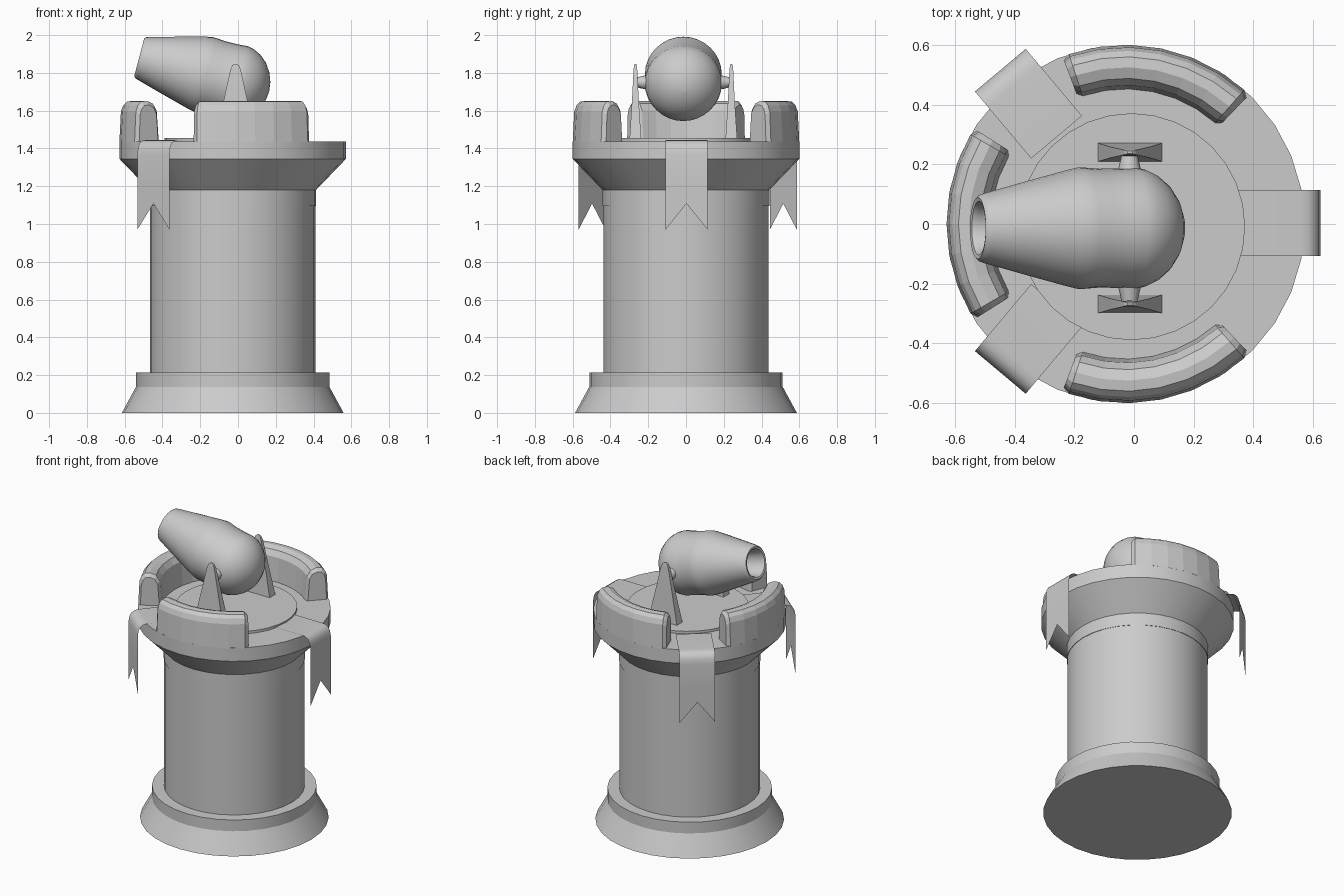
import bpy, bmesh, math
from mathutils import Matrix, Vector

if "Cube" in bpy.data.objects:
    bpy.data.objects.remove(bpy.data.objects["Cube"])

AX = -0.028          # tower axis x
GUN_Y = -0.014       # gun centre line y
TOP = 1.438          # platform height


def finish(name, bm, matrix=None, smooth=True, angle=28, fix=True):
    if fix:
        bmesh.ops.recalc_face_normals(bm, faces=bm.faces)
    if matrix:
        bm.transform(matrix)
    me = bpy.data.meshes.new(name)
    bm.to_mesh(me)
    bm.free()
    ob = bpy.data.objects.new(name, me)
    bpy.context.collection.objects.link(ob)
    if smooth:
        bpy.ops.object.select_all(action='DESELECT')
        ob.select_set(True)
        bpy.context.view_layer.objects.active = ob
        bpy.ops.object.shade_smooth_by_angle(angle=math.radians(angle))
    return ob


def loft(bm, rings, closed=True, caps=True):
    """Skin a list of point rings; closed joins the ends of every ring."""
    vs = [[bm.verts.new(p) for p in r] for r in rings]
    n = len(vs[0])
    for a, b in zip(vs, vs[1:]):
        for i in range(n if closed else n - 1):
            j = (i + 1) % n
            bm.faces.new((a[i], a[j], b[j], b[i]))
    if caps:
        bm.faces.new(vs[0][::-1])
        bm.faces.new(vs[-1])


def lathe(name, profile, matrix, n=32, angle=28):
    """Turn (radius, height) points around local z."""
    bm = bmesh.new()
    loft(bm, [[(r * math.cos(2 * math.pi * i / n), r * math.sin(2 * math.pi * i / n), z)
               for i in range(n)] for r, z in profile])
    return finish(name, bm, matrix, angle=angle)


axis = Matrix.Translation((AX, 0, 0))

# Tower: stepped base, shaft, flared capital, turntable disc
lathe("base", [(0.587, 0), (0.512, 0.138), (0.512, 0.215), (0.43, 0.215)], axis)
lathe("shaft", [(0.438, 0.2), (0.438, 1.1)], axis)
lathe("capital", [(0.441, 1.095), (0.441, 1.18), (0.6, 1.345), (0.6, TOP)], axis)
lathe("turntable", [(0.38, 1.42), (0.38, 1.455)], Matrix.Translation((-0.008, -0.009, 0)))

# Parapets: chamfered section swept along an arc, with tapered ends
SECTION = [(0.452, TOP - 0.005), (0.465, 1.6), (0.488, 1.637), (0.525, 1.652),
           (0.56, 1.648), (0.58, 1.628), (0.592, 1.595), (0.6, TOP - 0.005)]


def parapet(name, centre):
    steps = [(-32.2, 0.8), (-30, 1)] + [(-30 + 10 * i, 1) for i in range(1, 6)] + [(30, 1), (32.2, 0.8)]
    rings = []
    for deg, k in steps:
        a = math.radians(centre + deg)
        ring = []
        for r, z in SECTION:
            r = 0.526 + (r - 0.526) * k
            z = TOP + (z - TOP) * (0.5 + 0.5 * k)
            ring.append((r * math.cos(a), r * math.sin(a), z))
        rings.append(ring)
    bm = bmesh.new()
    loft(bm, rings)
    finish(name, bm, axis, smooth=False)


for name, deg in (("parapet_left", 180), ("parapet_back", 78.5), ("parapet_front", -78.5)):
    parapet(name, deg)

# Pennants: thin cloth strips folded over the rim, with a swallowtail end
FOLD = [(0.36, 1.444), (0.585, 1.444), (0.612, 1.441), (0.634, 1.428),
        (0.647, 1.405), (0.653, 1.37), (0.653, 1.2)]


def pennant(name, deg, shift):
    bm = bmesh.new()
    rows = [[(r, y, z) for y in (-0.111, 0, 0.111)] for r, z in FOLD]
    rows.append([(0.653, -0.111, 0.97), (0.653, 0, 1.108), (0.653, 0.111, 0.97)])
    loft(bm, rows, closed=False, caps=False)
    m = Matrix.Translation((AX, shift, 0)) @ Matrix.Rotation(math.radians(deg), 4, 'Z')
    finish(name, bm, m, angle=40)


pennant("pennant_right", 0, 0.003)
pennant("pennant_back", 130, 0.015)
pennant("pennant_front", -130, 0.003)

# Gun barrel: hollow turned shape, tilted up toward -x
direction = Vector((-0.967, 0, 0.256))
gun = Matrix.Translation((-0.03, GUN_Y, 1.752)) @ direction.to_track_quat('Z', 'Y').to_matrix().to_4x4()
lathe("gun_barrel", [(0.005, -0.201), (0.05, -0.195), (0.1, -0.176), (0.145, -0.145), (0.177, -0.107),
                     (0.197, -0.065), (0.204, -0.03), (0.2, 0.02), (0.199, 0.09), (0.203, 0.14),
                     (0.203, 0.165), (0.195, 0.2), (0.155, 0.35), (0.117, 0.488), (0.112, 0.502),
                     (0.103, 0.51), (0.09, 0.507), (0.082, 0.49), (0.078, 0.25)], gun, angle=40)

# Gun cradle: tapered blades and conical trunnions on both sides
for side, word in ((1, "back"), (-1, "front")):
    bm = bmesh.new()
    loft(bm, [[(sx * hx, sy * hy, z) for sx, sy in ((-1, -1), (1, -1), (1, 1), (-1, 1))]
              for hx, hy, z in ((0.108, 0.031, 1.45), (0.064, 0.018, 1.65),
                                (0.028, 0.01, 1.815), (0.018, 0.007, 1.84), (0.008, 0.004, 1.848))])
    finish("cradle_" + word, bm, Matrix.Translation((-0.013, GUN_Y + side * 0.254, 0)))
    m = Matrix.Translation((-0.015, GUN_Y, 1.75)) @ Matrix.Rotation(-side * math.pi / 2, 4, 'X')
    lathe("trunnion_" + word, [(0.045, 0.17), (0.036, 0.205), (0.024, 0.258)], m, n=16)
